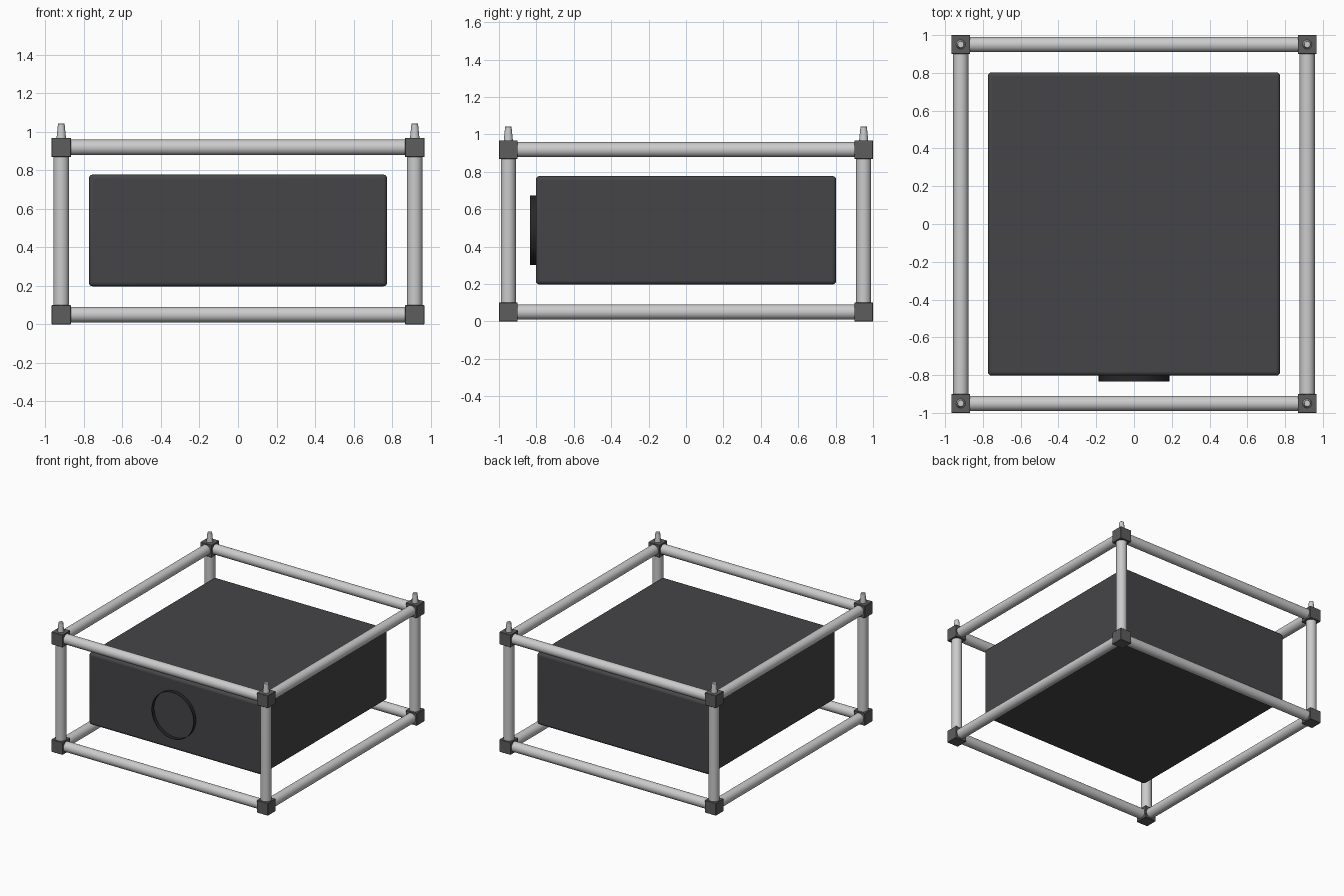
import bpy, math
from mathutils import Vector

if "Cube" in bpy.data.objects:
    bpy.data.objects.remove(bpy.data.objects["Cube"])

X, Y, Z0, Z1 = 0.917, 0.95, 0.05, 0.918   # corner block centres
R = 0.04                                  # tube radius


def mat(name, c):
    m = bpy.data.materials.new(name)
    m.diffuse_color = (*c, 1)
    m.use_nodes = True
    m.node_tree.nodes["Principled BSDF"].inputs["Base Color"].default_value = m.diffuse_color
    return m


casing = mat("casing_dark", (0.06, 0.06, 0.065))
block = mat("block_grey", (0.11, 0.11, 0.11))
black = mat("black", (0.02, 0.02, 0.02))


def finish(name, m=None, bevel=0, segs=2, smooth=False):
    o = bpy.context.object
    o.name = name
    if m:
        o.data.materials.append(m)
    if smooth:
        bpy.ops.object.shade_smooth_by_angle(angle=math.radians(35))
    if bevel:
        b = o.modifiers.new("bevel", 'BEVEL')
        b.width, b.segments, b.limit_method = bevel, segs, 'ANGLE'
    return o


def box(name, loc, size, m, bevel, segs):
    bpy.ops.mesh.primitive_cube_add(size=1, location=loc)
    bpy.context.object.scale = size
    bpy.ops.object.transform_apply(location=False, rotation=False, scale=True)
    return finish(name, m, bevel, segs, segs > 1)


def tube(name, a, b):
    a, b = Vector(a), Vector(b)
    d = b - a
    bpy.ops.mesh.primitive_cylinder_add(vertices=32, radius=R, depth=d.length - 0.09,
                                        location=(a + b) / 2,
                                        rotation=d.to_track_quat('Z', 'Y').to_euler())
    return finish(name, smooth=True)


# Main casing
box("casing", (0, 0, 0.487), (1.548, 1.606, 0.58), casing, 0.02, 3)

# Thin open ring on the front face
bpy.ops.mesh.primitive_cylinder_add(vertices=48, radius=0.187, depth=0.04, end_fill_type='NOTHING',
                                    location=(0, -0.815, 0.487), rotation=(math.pi / 2, 0, 0))
finish("front_ring", black, smooth=True)

# Corner blocks, uprights and stacking pins
for sx in (-1, 1):
    for sy in (-1, 1):
        x, y = sx * X, sy * Y
        for z in (Z0, Z1):
            box("corner_block", (x, y, z), (0.1, 0.1, 0.1), block, 0.002, 1)
        tube("upright", (x, y, Z0), (x, y, Z1))
        bpy.ops.mesh.primitive_cone_add(vertices=24, radius1=0.025, radius2=0.017, depth=0.08,
                                        location=(x, y, 1.002))
        finish("stacking_pin", bevel=0.003, smooth=True)

# Horizontal rails
for z in (Z0, Z1):
    for s in (-1, 1):
        tube("cross_rail", (-X, s * Y, z), (X, s * Y, z))
        tube("side_rail", (s * X, -Y, z), (s * X, Y, z))
